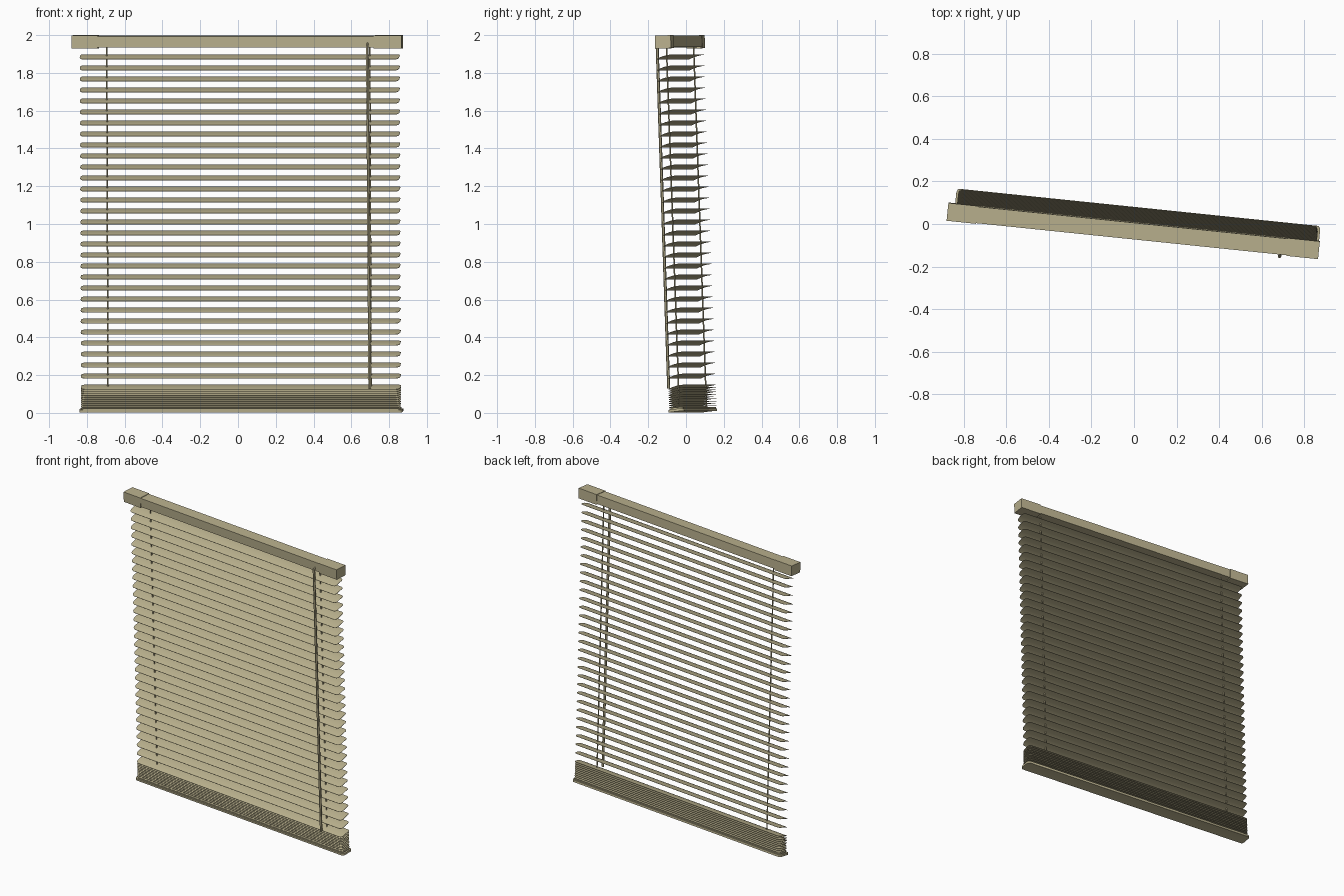
import bpy, bmesh, math
from mathutils import Matrix, Vector

if "Cube" in bpy.data.objects:
    bpy.data.objects.remove(bpy.data.objects["Cube"])

# Whole blind is yawed and leans slightly forward at the top
FRAME = (Matrix.Translation((0, 0.003, 0.98)) @ Matrix.Rotation(math.radians(-5.9), 4, 'Z')
         @ Matrix.Rotation(math.radians(2.05), 4, 'X') @ Matrix.Translation((0, 0, -0.98)))

mat = bpy.data.materials.new("warm_beige")
mat.diffuse_color = (0.49, 0.44, 0.27, 1)
mat.use_nodes = True
mat.node_tree.nodes["Principled BSDF"].inputs["Base Color"].default_value = mat.diffuse_color


def add(name, mesh, local=Matrix()):
    ob = bpy.data.objects.new(name, mesh)
    bpy.context.collection.objects.link(ob)
    ob.matrix_world = FRAME @ local
    if not mesh.materials:
        mesh.materials.append(mat)
    return ob


def finish(bm, name):
    bmesh.ops.recalc_face_normals(bm, faces=bm.faces)
    me = bpy.data.meshes.new(name)
    bm.to_mesh(me)
    bm.free()
    return me


def box(name, x0, x1, depth, z0, z1):
    bm = bmesh.new()
    m = Matrix.Translation(((x0 + x1) / 2, 0, (z0 + z1) / 2)) @ Matrix.Diagonal((x1 - x0, depth, z1 - z0, 1))
    bmesh.ops.create_cube(bm, size=1, matrix=m)
    return add(name, finish(bm, name))


def rod(name, a, b, r, sides):
    a, b = Vector(a), Vector(b)
    bm = bmesh.new()
    m = Matrix.Translation((a + b) / 2) @ (b - a).to_track_quat('Z', 'Y').to_matrix().to_4x4()
    bmesh.ops.create_cone(bm, cap_ends=True, segments=sides, radius1=r, radius2=r,
                          depth=(b - a).length, matrix=m)
    return add(name, finish(bm, name))


def slat_mesh(name, length, depth, crown, thick, corner):
    """Crowned strip with rounded end corners, closed top and bottom."""
    bm = bmesh.new()
    rows = []
    for v in (-1, -0.93, -0.78, -0.5, 0, 0.5, 0.78, 0.93, 1):
        t = max(0, (abs(v) - 0.5) / 0.5)
        h = length / 2 - corner * (1 - math.sqrt(1 - t * t))
        y, z = v * depth / 2, crown * (1 - v * v) - crown / 2
        rows.append([bm.verts.new((sx * h, y, z + dz))
                     for sx, dz in ((-1, thick / 2), (1, thick / 2), (1, -thick / 2), (-1, -thick / 2))])
    for a, b in zip(rows, rows[1:]):
        for i in range(4):
            j = (i + 1) % 4
            bm.faces.new((a[i], a[j], b[j], b[i]))
    bm.faces.new(rows[0])
    bm.faces.new(rows[-1])
    return finish(bm, name)


def place(x, z, tilt):
    return Matrix.Translation((x, 0, z)) @ Matrix.Rotation(math.radians(tilt), 4, 'X')


# Head rail with a slightly larger sleeve at each end
box("head_rail", -0.76, 0.76, 0.078, 1.936, 1.996)
for side, x0, x1 in (("left", -0.878, -0.74), ("right", 0.73, 0.878)):
    box(side + "_end_cap", x0, x1, 0.084, 1.93, 1.999)

# Evenly hung slats
slat = slat_mesh("slat", 1.70, 0.083, 0.005, 0.002, 0.022)
smooth = [add(f"slat_{i}", slat, place(0.013, 1.887 - i * 0.0583, 15)) for i in range(31)]

# Surplus slats stacked on the bottom rail, flattening as they go down
N = 9
for i in range(N):
    t = (i + 1) / N
    smooth.append(add(f"stacked_slat_{i}", slat, place(0.013, 0.138 - 0.104 * t, 15 - 10 * t)))

# Bottom rail: a thick lower bar and a thinner lip above
smooth.append(add("bottom_rail", slat_mesh("bottom_rail", 1.72, 0.084, 0.002, 0.014, 0.014), place(0.014, 0.013, 4)))
smooth.append(add("bottom_rail_lip", slat_mesh("bottom_rail_lip", 1.70, 0.074, 0.003, 0.008, 0.016), place(0.014, 0.023, 4)))

# Lift cords through the slats
for side, x in (("left", -0.695), ("right", 0.705)):
    smooth.append(rod(side + "_cord", (x, 0, 0.02), (x, 0, 1.94), 0.004, 8))

# Tilt wand hanging from a small hook on the head rail
rod("wand", (0.703, -0.053, 0.13), (0.697, -0.05, 1.95), 0.008, 6)
rod("wand_hook", (0.697, -0.036, 1.958), (0.697, -0.054, 1.945), 0.006, 6)

# Smooth shading with sharp edges kept
bpy.ops.object.select_all(action='DESELECT')
for ob in smooth:
    ob.select_set(True)
bpy.context.view_layer.objects.active = smooth[0]
bpy.ops.object.shade_smooth_by_angle(angle=math.radians(35))
